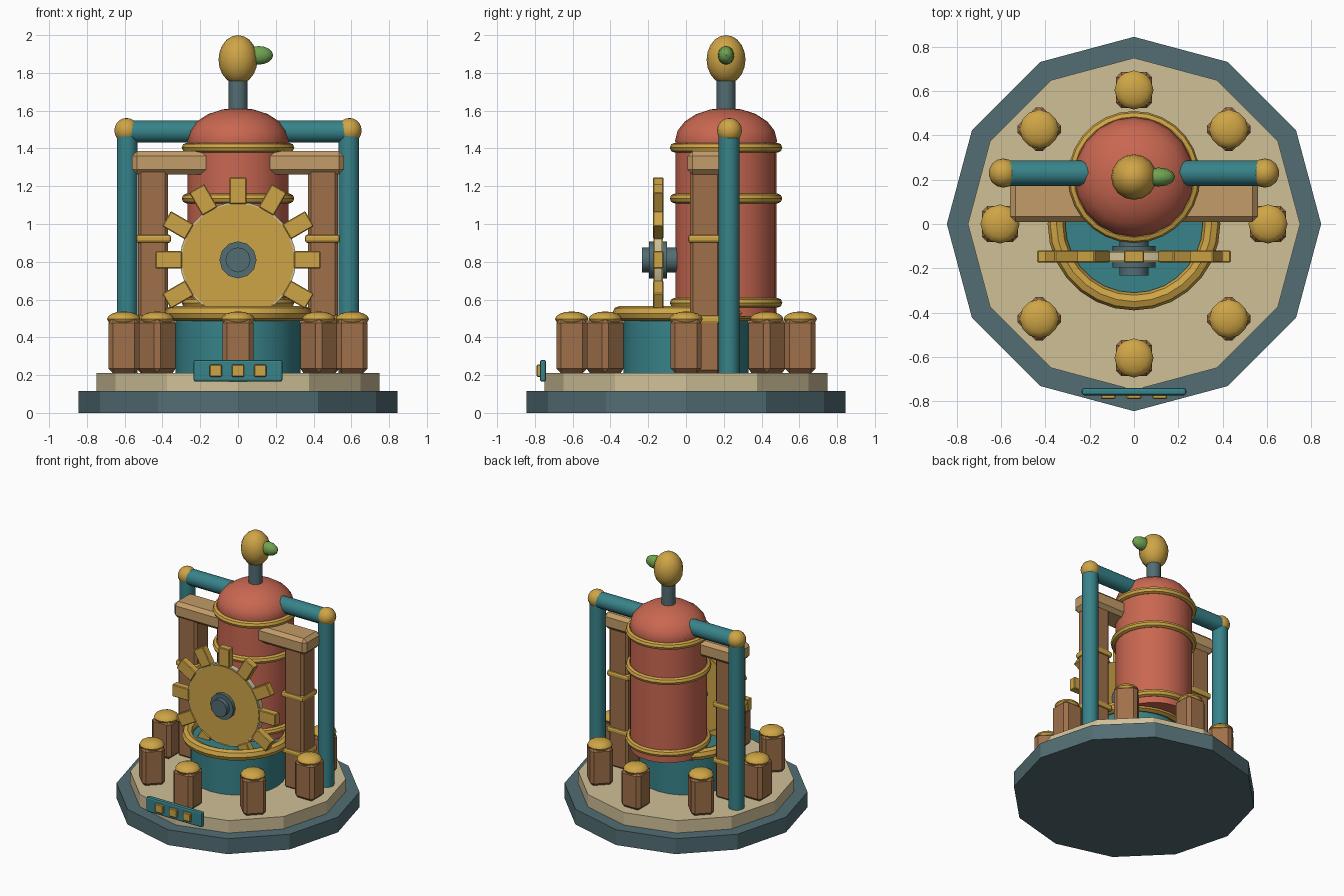
import bpy, math
from mathutils import Vector

if "Cube" in bpy.data.objects:
    bpy.data.objects.remove(bpy.data.objects["Cube"])


def material(name, hex_code):
    def lin(c):
        return c / 12.92 if c <= 0.04045 else ((c + 0.055) / 1.055) ** 2.4
    m = bpy.data.materials.new(name)
    m.diffuse_color = [lin(int(hex_code[i:i + 2], 16) / 255) for i in (0, 2, 4)] + [1]
    m.use_nodes = True
    m.node_tree.nodes["Principled BSDF"].inputs["Base Color"].default_value = m.diffuse_color
    return m


SLATE = material("slate", "526D73")
SAND = material("sand", "CFC097")
TEAL = material("teal", "37838A")
RED = material("brick red", "C96751")
GOLD = material("brass gold", "CFA546")
WOOD = material("brown wood", "9F704A")
PALE = material("pale wood", "C39C68")
GREEN = material("leaf green", "6FA350")


def finish(name, mat, smooth=True):
    ob = bpy.context.object
    ob.name = name
    ob.data.materials.append(mat)
    if smooth:
        bpy.ops.object.shade_smooth_by_angle(angle=math.radians(40))
    return ob


def rod(name, mat, a, b, r, sides=16, smooth=True, spin=0):
    a, b = Vector(a), Vector(b)
    bpy.ops.mesh.primitive_cylinder_add(vertices=sides, radius=r, depth=(b - a).length,
                                        location=(a + b) / 2)
    ob = bpy.context.object
    ob.rotation_euler = (b - a).to_track_quat('Z', 'Y').to_euler()
    if spin:
        ob.rotation_euler.z = spin
    return finish(name, mat, smooth)


def ball(name, mat, loc, size, segs=16, rings=10):
    bpy.ops.mesh.primitive_uv_sphere_add(segments=segs, ring_count=rings, radius=1, location=loc)
    bpy.context.object.scale = size
    bpy.ops.object.transform_apply(location=False, rotation=False, scale=True)
    return finish(name, mat)


def ring(name, mat, loc, major, minor, segs=28):
    bpy.ops.mesh.primitive_torus_add(major_segments=segs, minor_segments=8, major_radius=major,
                                     minor_radius=minor, location=loc)
    return finish(name, mat)


def box(name, mat, loc, size, bevel=0.0, rot=(0, 0, 0), segs=1):
    bpy.ops.mesh.primitive_cube_add(size=1, location=loc, rotation=rot)
    ob = bpy.context.object
    ob.scale = size
    bpy.ops.object.transform_apply(location=False, rotation=False, scale=True)
    if bevel:
        mod = ob.modifiers.new("bevel", 'BEVEL')
        mod.width, mod.segments = bevel, segs
    return finish(name, mat, False)


# stepped twelve-sided base
rod("base_lower", SLATE, (0, 0, 0), (0, 0, 0.117), 0.845, 12, False)
rod("base_upper", SAND, (0, 0, 0.115), (0, 0, 0.212), 0.75, 12, False)

# central well with rim
rod("well", TEAL, (0, 0, 0.21), (0, 0, 0.51), 0.33, 24)
ring("well_rim", GOLD, (0, 0, 0.527), 0.35, 0.04)

# ring of short posts with domed caps
for i in range(8):
    a = i * math.pi / 4
    x, y = 0.605 * math.cos(a), 0.605 * math.sin(a)
    box(f"short_post_{i}", WOOD, (x, y, 0.355), (0.162, 0.162, 0.29), 0.024, (0, 0, a))
    ball(f"post_cap_{i}", GOLD, (x, y, 0.497), (0.088, 0.088, 0.04), 12, 8)

# tank, dome and bands
TY = 0.212
rod("tank", RED, (0, TY, 0.51), (0, TY, 1.443), 0.267, 24)
ball("tank_dome", RED, (0, TY, 1.44), (0.27, 0.27, 0.175), 20, 10)
for i, z in enumerate((0.583, 1.135, 1.404)):
    ring(f"tank_band_{i}", GOLD, (0, TY, z), 0.272, 0.026)

# bird-like finial
rod("finial_neck", SLATE, (0, TY, 1.58), (0, TY, 1.78), 0.05, 12)
ball("finial_head", GOLD, (0, TY, 1.87), (0.103, 0.103, 0.13), 16, 10)
ball("finial_beak", GREEN, (0.11, TY, 1.893), (0.076, 0.043, 0.049), 12, 8)

# side pipes, elbows, tall posts with bands
for s, side in ((-1, "left"), (1, "right")):
    rod(f"pipe_{side}", TEAL, (s * 0.587, 0.228, 0.212), (s * 0.587, 0.228, 1.49), 0.056, 14)
    ball(f"pipe_elbow_{side}", GOLD, (s * 0.59, 0.23, 1.495), (0.066,) * 3, 14, 10)
    box(f"tall_post_{side}", WOOD, (s * 0.45, 0.102, 0.75), (0.16, 0.16, 1.08), 0.016)
    for i, z in enumerate((0.495, 0.922)):
        box(f"post_band_{side}_{i}", GOLD, (s * 0.447, 0.102, z), (0.186, 0.182, 0.045),
            0.015, segs=2)
rod("top_pipe", TEAL, (-0.587, 0.23, 1.49), (0.587, 0.23, 1.49), 0.059, 14)

# crossbeam through the tank
box("crossbeam", PALE, (0, 0.108, 1.324), (1.12, 0.2, 0.124), 0.026)

# gear wheel
GY, GZ = -0.147, 0.81
rod("gear_disc", GOLD, (0, GY - 0.024, GZ), (0, GY + 0.024, GZ), 0.297, 28)
rod("gear_rim", SAND, (0, GY - 0.02, GZ), (0, GY + 0.02, GZ), 0.307, 28)
for i in range(12):
    a = i * math.pi / 6
    box(f"gear_tooth_{i}", GOLD, (0.367 * math.sin(a), GY, GZ + 0.367 * math.cos(a)),
        (0.092, 0.054, 0.14), 0.005, (0, a, 0))
rod("gear_hub", SLATE, (0, -0.197, GZ), (0, -0.1, GZ), 0.098, 12)
rod("gear_axle", SLATE, (0, -0.232, GZ), (0, -0.04, GZ), 0.066, 12)

# front plaque with three studs
box("plaque", TEAL, (0, -0.757, 0.223), (0.472, 0.034, 0.116), 0.012, segs=2)
for i in (-1, 0, 1):
    box(f"plaque_stud_{i + 1}", GOLD, (i * 0.117, -0.778, 0.223), (0.066, 0.026, 0.064), 0.005)
